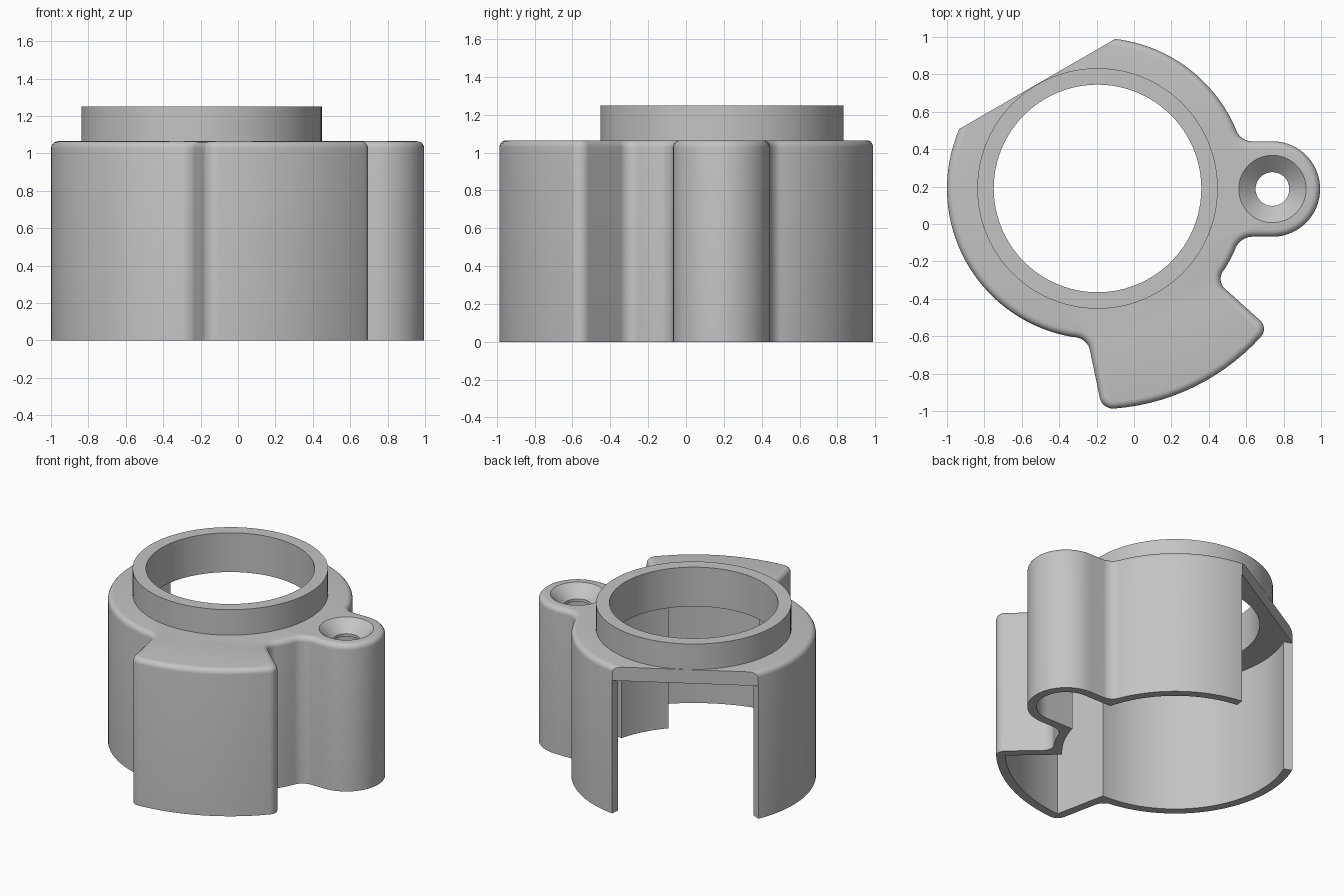
import bpy, bmesh
from math import radians, cos, sin, tau
from mathutils import Vector
from mathutils.geometry import interpolate_bezier

if "Cube" in bpy.data.objects:
    bpy.data.objects.remove(bpy.data.objects["Cube"], do_unlink=True)

AXIS = Vector((-0.195, 0.19))      # centre of the main bore
BOSS = Vector((0.74, 0.187))       # centre of the screw boss
R, WALL, TOP, ROOF = 0.805, 0.06, 1.065, 0.965

grey = bpy.data.materials.new("plain grey")
grey.use_nodes = True
grey.diffuse_color = (0.55, 0.55, 0.55, 1)
grey.node_tree.nodes["Principled BSDF"].inputs["Base Color"].default_value = grey.diffuse_color


def arc(centre, r, a, b):
    n = max(2, int(abs(b - a) / 3))
    return [centre + r * Vector((cos(t), sin(t)))
            for t in (radians(a + (b - a) * i / n) for i in range(n + 1))]


def finish(bm, name):
    bmesh.ops.recalc_face_normals(bm, faces=bm.faces)
    mesh = bpy.data.meshes.new(name)
    bm.to_mesh(mesh)
    bm.free()
    mesh.materials.append(grey)
    obj = bpy.data.objects.new(name, mesh)
    bpy.context.collection.objects.link(obj)
    return obj


def prism(name, outline, z0, z1, bevel=0):
    bm = bmesh.new()
    base = bm.faces.new([bm.verts.new((p.x, p.y, z0)) for p in outline])
    out = bmesh.ops.extrude_face_region(bm, geom=[base])["geom"]
    moved = [v for v in out if isinstance(v, bmesh.types.BMVert)]
    bmesh.ops.translate(bm, vec=(0, 0, z1 - z0), verts=moved)
    if bevel:
        rim = [e for e in bm.edges if all(v.co.z > z1 - 1e-4 for v in e.verts)]
        bmesh.ops.bevel(bm, geom=rim, offset=bevel, segments=5, profile=0.5, affect='EDGES')
    return finish(bm, name)


def lathe(name, centre, profile, steps=96):
    bm = bmesh.new()
    rings = [[bm.verts.new((centre.x + r * cos(tau * i / steps),
                            centre.y + r * sin(tau * i / steps), z))
              for i in range(steps)] for r, z in profile]
    for a, b in zip(rings, rings[1:] + rings[:1]):
        for i in range(steps):
            j = (i + 1) % steps
            bm.faces.new((a[i], a[j], b[j], b[i]))
    bmesh.ops.remove_doubles(bm, verts=bm.verts, dist=1e-5)
    return finish(bm, name)


def trim(seg, d):
    """Shorten a path at its start by d."""
    corner = seg[0]
    while (seg[1] - corner).length < d:
        seg.pop(0)
    seg[0] = corner + (seg[1] - corner).normalized() * d
    return corner


def rounded_outline(segments, d):
    """Join paths end to end, rounding every joint."""
    fillets = []
    for i, seg in enumerate(segments):
        nxt = segments[(i + 1) % len(segments)]
        seg.reverse()
        trim(seg, d)
        seg.reverse()
        c = trim(nxt, d)
        a, b = seg[-1], nxt[0]
        fillets.append(interpolate_bezier(a, a.lerp(c, 0.55), b.lerp(c, 0.55), b, 9)[1:-1])
    return [p.to_2d() for s, f in zip(segments, fillets) for p in s + f]


def cut(obj, cutters):
    for c in cutters:
        mod = obj.modifiers.new("cut", 'BOOLEAN')
        mod.operation, mod.solver, mod.object = 'DIFFERENCE', 'EXACT', c
    bpy.context.view_layer.update()
    graph = bpy.context.evaluated_depsgraph_get()
    mesh = bpy.data.meshes.new_from_object(obj.evaluated_get(graph))
    obj.modifiers.clear()
    obj.data = mesh
    for c in cutters:
        bpy.data.objects.remove(c, do_unlink=True)


def smooth(obj):
    bpy.ops.object.select_all(action='DESELECT')
    obj.select_set(True)
    bpy.context.view_layer.objects.active = obj
    bpy.ops.object.shade_smooth_by_angle(angle=radians(28))


# Housing: round body, flared sector and screw boss in one rounded outline
body_back = arc(AXIS, R, 18.2, 266.2)
flare = arc(AXIS, 1.18, -88.8, -39.2)
body_gap = arc(AXIS, R, -37.9, -18.7)
side = Vector((0.57, 0))
boss = arc(BOSS, 0.255, -90, 90)
boss = [Vector((side.x, boss[0].y))] + boss + [Vector((side.x, boss[-1].y))]
segments = [body_back, [body_back[-1].copy(), flare[0].copy()], flare,
            [flare[-1].copy(), body_gap[0].copy()], body_gap, boss]
housing = prism("housing", rounded_outline(segments, 0.06), 0, TOP, 0.038)

# Hollow underside, open at the bottom
low = -0.1
main_pocket = prism("main_pocket", arc(AXIS, R - WALL, 0, 357), low, ROOF)
flare_pocket = prism("flare_pocket", [Vector((-0.23, -0.4))]
                     + arc(AXIS, 1.18 - WALL, -86.2, -42.1) + [Vector((0.3, -0.26))], low, ROOF)
inner = arc(BOSS, 0.255 - WALL, -90, 90)
boss_pocket = prism("boss_pocket", [Vector((0.3, inner[0].y))] + inner
                    + [Vector((0.3, inner[-1].y))], low, ROOF)

# Flat cut across the rim, and a wider opening through the wall below it
out, along = Vector((-0.5, 0.866)), Vector((0.866, 0.5))
edge = AXIS + out * 0.645
flat = prism("flat_cut", [edge - along, edge + along, edge + along + out, edge - along + out],
             low, TOP + 0.1)
opening = prism("wall_opening", [AXIS] + [AXIS + 1.2 * Vector((cos(radians(a)), sin(radians(a))))
                                          for a in (120 - 36.9, 120, 120 + 36.9)], low, ROOF)

# Bore and countersunk screw hole
bore = lathe("bore", AXIS, [(0, 0.8), (0.555, 0.8), (0.555, 1.3), (0, 1.3)])
screw = lathe("screw_hole", BOSS, [(0, 0.8), (0.09, 0.8), (0.09, 0.985), (0.18, TOP),
                                   (0.18, 1.2), (0, 1.2)])
cut(housing, [main_pocket, flare_pocket, boss_pocket, flat, opening, bore, screw])
smooth(housing)

# Raised collar around the bore
collar = lathe("collar", AXIS, [(0.555, TOP - 0.002), (0.643, TOP - 0.002),
                                (0.643, 1.25), (0.555, 1.25)])
smooth(collar)
